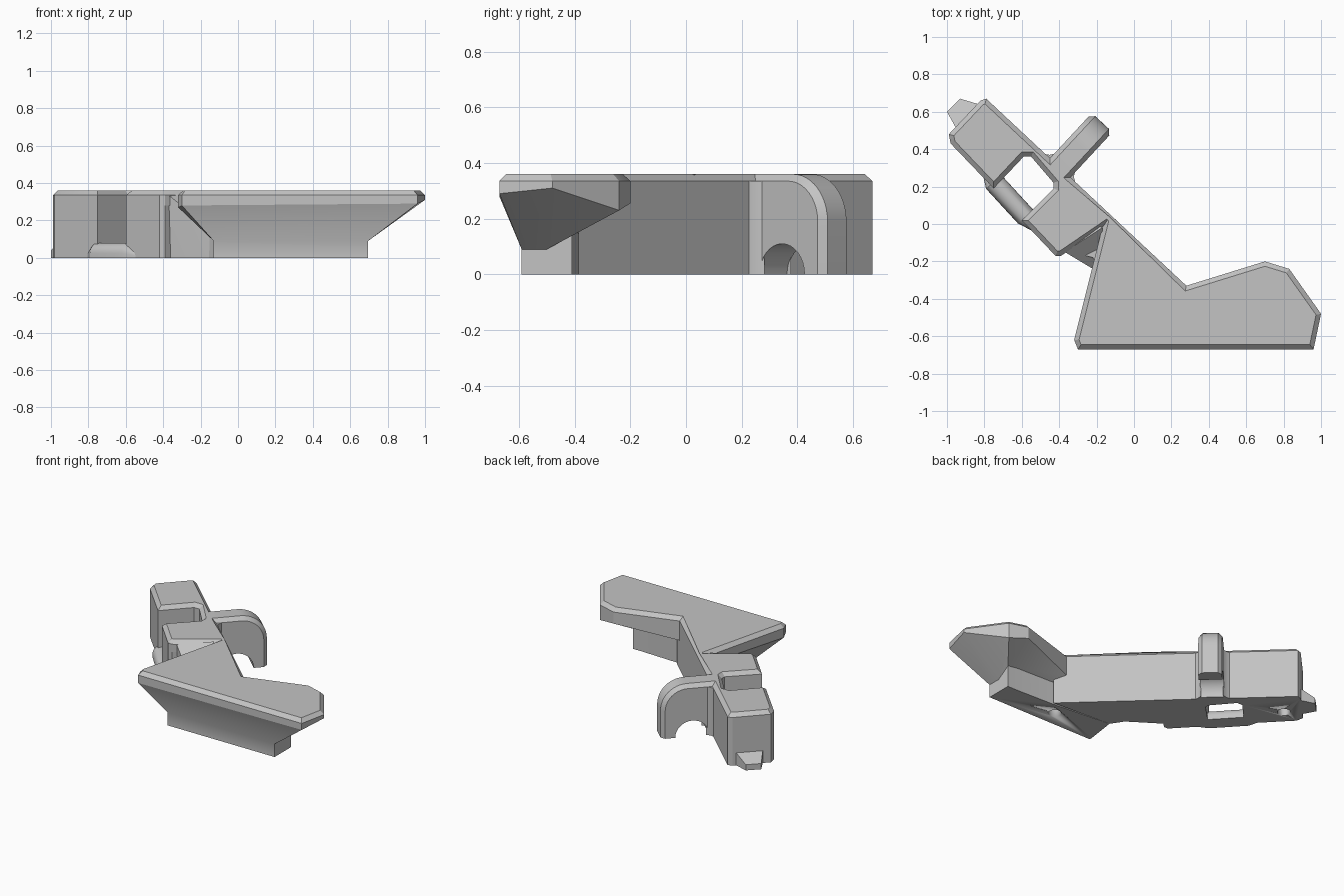
import bpy, bmesh
from math import sin, cos, pi, radians
from mathutils import Vector

old = bpy.data.objects.get("Cube")
if old:
    bpy.data.objects.remove(old, do_unlink=True)

grey = bpy.data.materials.new("plain grey")
grey.use_nodes = True
grey.diffuse_color = (0.55, 0.55, 0.55, 1)
grey.node_tree.nodes["Principled BSDF"].inputs["Base Color"].default_value = (0.55, 0.55, 0.55, 1)


def finish(name, bm):
    bmesh.ops.recalc_face_normals(bm, faces=bm.faces)
    mesh = bpy.data.meshes.new(name)
    bm.to_mesh(mesh)
    bm.free()
    mesh.materials.append(grey)
    ob = bpy.data.objects.new(name, mesh)
    bpy.context.scene.collection.objects.link(ob)
    bpy.ops.object.select_all(action='DESELECT')
    ob.select_set(True)
    bpy.context.view_layer.objects.active = ob
    bpy.ops.object.shade_smooth_by_angle(angle=radians(25))
    return ob


def loft(name, rings):
    """Skin rings of equal point count and cap both ends."""
    bm = bmesh.new()
    loops = [[bm.verts.new(p) for p in ring] for ring in rings]
    n = len(loops[0])
    for a, b in zip(loops, loops[1:]):
        for i in range(n):
            j = (i + 1) % n
            bm.faces.new((a[i], a[j], b[j], b[i]))
    caps = [bm.faces.new(loops[0][::-1]), bm.faces.new(loops[-1])]
    for cap in caps:
        cap.normal_update()
    bmesh.ops.triangulate(bm, faces=caps)
    return finish(name, bm)


def hull(name, points):
    bm = bmesh.new()
    for p in points:
        bm.verts.new(p)
    bmesh.ops.convex_hull(bm, input=bm.verts)
    return finish(name, bm)


def at(outline, z):
    return [(p[0], p[1], z) for p in outline]


def inset(outline, d):
    """Offset a counterclockwise outline inward with mitred corners."""
    result = []
    for i, p in enumerate(outline):
        p = Vector(p[:2])
        a = (p - Vector(outline[i - 1][:2])).normalized()
        b = (Vector(outline[(i + 1) % len(outline)][:2]) - p).normalized()
        na, nb = Vector((-a.y, a.x)), Vector((-b.y, b.x))
        result.append(p + (na + nb) * d / (1 + na.dot(nb)))
    return result


TOP, EDGE, SLAB, CHAMFER = 0.36, 0.335, 0.28, 0.025

# Outline of the diagonal arm with its open notch
arm = [(-0.79, 0.67), (-0.82, 0.66), (-0.99, 0.48), (-0.98, 0.43), (-0.75, 0.19),
       (-0.59, 0.36), (-0.55, 0.36), (-0.43, 0.22), (-0.43, 0.19), (-0.6, 0.02),
       (-0.42, -0.17), (-0.39, -0.17)]
arm_foot = [(-0.36, -0.14), (-0.22, -0.18), (-0.1, -0.36), (0.34, -0.386)]

# Wide plate, with the height of its lower rim
plate = [(-0.17, -0.02, 0.28), (-0.32, -0.62, 0.27), (-0.3, -0.67, 0.28),
         (0.96, -0.67, 0.29), (1, -0.48, 0.31), (0.83, -0.24, 0.23),
         (0.7, -0.2, 0.255), (0.28, -0.33, 0.2)]

# Foot below the plate, matched point by point to the plate
foot = [(-0.1, -0.36, 0.12), (-0.13, -0.57, 0.09), (-0.13, -0.59, 0.09),
        (0.695, -0.59, 0.09), (0.695, -0.5, 0.09), (0.695, -0.41, 0.15),
        (0.62, -0.41, 0.16), (0.34, -0.4, 0.16)]

arm_body = loft("arm_body", [at(arm + arm_foot, 0), at(arm + arm_foot, SLAB)])
foot_body = loft("foot_body", [at(foot, 0), foot, plate])

# Chamfered top shared by arm and plate
outline = arm + plate
loft("top_slab", [at(arm, SLAB) + plate, at(outline, EDGE), at(inset(outline, CHAMFER), TOP)])

# Sloped web in the crook between arm and plate
hull("crook_web", [(-0.17, -0.02, 0.355), (-0.37, -0.15, 0.335), (-0.26, -0.17, 0.21),
                   (-0.22, -0.18, 0.13), (-0.36, -0.14, 0), (-0.22, -0.18, 0),
                   (-0.12, -0.3, 0), (-0.12, -0.3, 0.13), (-0.2, 0, 0), (-0.2, 0, 0.33)])

# Arched hook standing off the arm
base = Vector((-0.381, 0.315, 0))
out, side = Vector((0.68, 0.733, 0)), Vector((0.733, -0.68, 0))
REACH, BEND, ARCH = 0.31, 0.17, 0.11


def hook_ring(w, c):
    prof = [(-0.07, 0), (-0.07, TOP - c)]
    for i in range(13):
        a = pi / 2 * (1 - i / 12)
        prof.append((REACH - BEND + (BEND - c) * cos(a), TOP - BEND + (BEND - c) * sin(a)))
    prof.append((REACH - c, 0))
    for i in range(17):
        a = pi * i / 16
        prof.append((ARCH + ARCH * cos(a), ARCH * sin(a)))
    return [base + out * t + side * w + Vector((0, 0, z)) for t, z in prof]


loft("arched_hook", [hook_ring(-0.075, CHAMFER), hook_ring(-0.05, 0),
                     hook_ring(0.05, 0), hook_ring(0.075, CHAMFER)])

# Small fillets where the hook meets the arm
for s in (-1, 1):
    corner = base + side * s * 0.07 - out * 0.025
    tri = [corner - out * 0.01, corner + side * s * 0.045 - out * 0.01,
           corner + side * s * 0.045, corner + side * s * 0.018 + out * 0.018,
           corner + out * 0.045]
    loft("hook_fillet", [at(tri, 0), at(tri, EDGE)])

# Low rounded bar closing the notch, tapering into the arm at both ends
start, end = Vector((-0.75, 0.225, 0)), Vector((-0.58, 0.04, 0))
along = (end - start).normalized()
across = along.cross(Vector((0, 0, 1)))
bar_profile = [(0.055, 0)] + [(0.055 * cos(pi * i / 12), 0.025 + 0.055 * sin(pi * i / 12))
                              for i in range(13)] + [(-0.055, 0)]
loft("notch_bar", [[p + across * x * k + Vector((0, 0, z * k)) for x, z in bar_profile]
                   for p, k in ((start - along * 0.05, 0.5), (start, 1),
                                (end, 1), (end + along * 0.09, 0.4))])

# Wedge-shaped nub on the end of the arm
tip, root = [(-1, 0.6), (-0.93, 0.67)], [(-0.95, 0.51), (-0.83, 0.64)]
hull("end_nub", at(tip + root, 0) + at(tip, 0.04) + at(root, 0.09))

# Blind pin holes in the underside
for body, (x, y) in ((arm_body, (-0.85, 0.46)), (foot_body, (0.25, -0.48))):
    circle = [(x + 0.042 * cos(pi * i / 12), y + 0.042 * sin(pi * i / 12)) for i in range(24)]
    cutter = loft("pin_hole_cutter", [at(circle, -0.005), at(circle, 0.1)])
    cutter.hide_render = True
    cutter.display_type = 'WIRE'
    mod = body.modifiers.new("pin hole", 'BOOLEAN')
    mod.operation = 'DIFFERENCE'
    mod.solver = 'EXACT'
    mod.object = cutter
